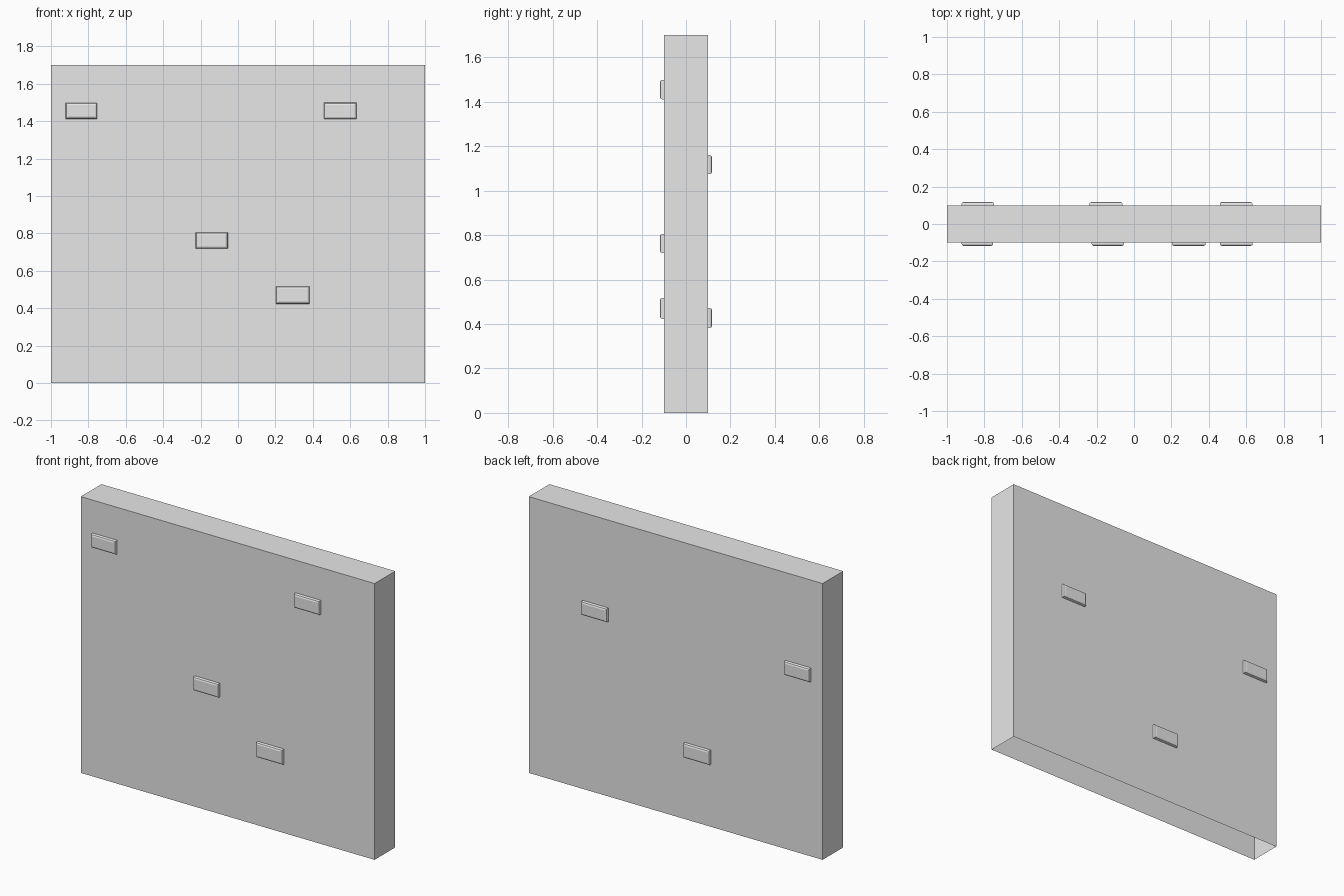
import bpy
import bmesh
from mathutils import Matrix, Vector

cube = bpy.data.objects.get("Cube")
if cube:
    bpy.data.objects.remove(cube, do_unlink=True)

# Plain grey material
grey = bpy.data.materials.new("plain_grey")
grey.use_nodes = True
colour = (0.8, 0.8, 0.8, 1)
grey.diffuse_color = colour
grey.node_tree.nodes["Principled BSDF"].inputs["Base Color"].default_value = colour

WIDTH, THICK, HEIGHT = 2.0, 0.2, 1.7
RAISE, BEVEL = 0.018, 0.012


def make_box(name, size, centre, open_dir, bevel=0):
    """Box without the face that points along open_dir, other free edges rounded."""
    open_dir = Vector(open_dir)
    bm = bmesh.new()
    bmesh.ops.create_cube(bm, size=1, matrix=Matrix.Diagonal((*size, 1)))
    hidden = [f for f in bm.faces if f.normal.dot(open_dir) > 0.9]
    bmesh.ops.delete(bm, geom=hidden, context="FACES")
    if bevel:
        outer = [e for e in bm.edges
                 if all(v.co.dot(open_dir) < 0 for v in e.verts)]
        bmesh.ops.bevel(bm, geom=outer, offset=bevel, segments=2,
                        profile=0.5, affect="EDGES")
    mesh = bpy.data.meshes.new(name)
    bm.to_mesh(mesh)
    bm.free()
    mesh.materials.append(grey)
    obj = bpy.data.objects.new(name, mesh)
    obj.location = centre
    bpy.context.collection.objects.link(obj)
    return obj


# Wall slab, open underneath
make_box("wall", (WIDTH, THICK, HEIGHT), (0, 0, HEIGHT / 2), (0, 0, -1))

# Raised bricks on each side: x, z, width, height
bricks = {
    "front": (-1, [(-0.837, 1.455, 0.168, 0.085), (0.547, 1.455, 0.175, 0.088),
                   (-0.14, 0.762, 0.172, 0.086), (0.293, 0.47, 0.18, 0.094)]),
    "back": (1, [(-0.835, 1.117, 0.175, 0.086), (0.546, 1.117, 0.175, 0.086),
                 (-0.15, 0.427, 0.178, 0.09)]),
}
for side, (sign, spots) in bricks.items():
    for i, (x, z, w, h) in enumerate(spots, 1):
        make_box(f"{side}_brick_{i}", (w, RAISE, h),
                 (x, sign * (THICK + RAISE) / 2, z), (0, -sign, 0), BEVEL)
